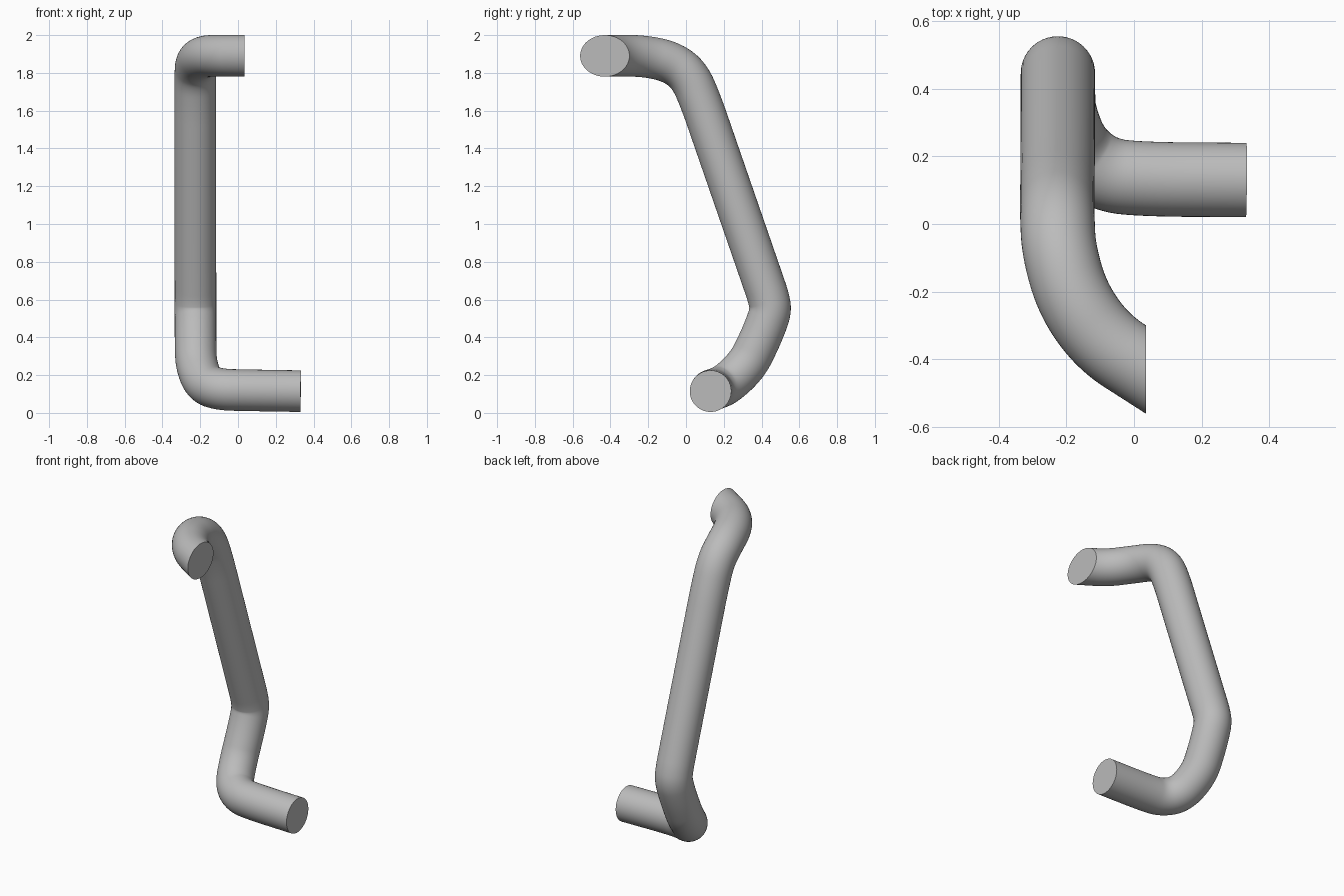
import bpy
import bmesh
import math
from mathutils import Vector

cube = bpy.data.objects.get("Cube")
if cube:
    bpy.data.objects.remove(cube, do_unlink=True)

RADIUS, SIDES = 0.11, 48

# Centre line of the bent bar, from the upper end to the lower end
path = [Vector(p) for p in (
    (0.035, -0.43, 1.89), (-0.09, -0.35, 1.89), (-0.18, -0.225, 1.89),
    (-0.222, -0.08, 1.86), (-0.227, 0.02, 1.785), (-0.227, 0.085, 1.63),
    (-0.226, 0.14, 1.47), (-0.225, 0.41, 0.69), (-0.225, 0.437, 0.61),
    (-0.225, 0.449, 0.545), (-0.225, 0.425, 0.47), (-0.225, 0.385, 0.375),
    (-0.222, 0.325, 0.255), (-0.18, 0.215, 0.15), (-0.09, 0.145, 0.123),
    (0.03, 0.132, 0.12), (0.332, 0.13, 0.115))]


def soften(points):
    """Cut every corner of an open line, keeping its ends."""
    out = [points[0]]
    for a, b in zip(points, points[1:]):
        out += [a.lerp(b, 0.25), a.lerp(b, 0.75)]
    return out + [points[-1]]


for _ in range(3):
    path = soften(path)

# Leave room for the slanted cut at the upper end
start = path[0]
path = [start] + [p for p in path[1:] if (p - start).length > 0.075]

bm = bmesh.new()
rings = []
side = Vector((0, 0, 1))
for i, p in enumerate(path):
    tangent = (path[min(i + 1, len(path) - 1)] - path[max(i - 1, 0)]).normalized()
    side = (side - tangent * side.dot(tangent)).normalized()
    up = tangent.cross(side)
    ring = []
    for k in range(SIDES):
        a = math.tau * k / SIDES
        co = p + RADIUS * (side * math.cos(a) + up * math.sin(a))
        if i == 0:  # slanted end lies in a plane facing +x
            co += tangent * ((start.x - co.x) / tangent.x)
        ring.append(bm.verts.new(co))
    rings.append(ring)

# Bar wall and flat end caps
for r, s in zip(rings, rings[1:]):
    for k in range(SIDES):
        n = (k + 1) % SIDES
        bm.faces.new((r[k], r[n], s[n], s[k]))
bm.faces.new(rings[0])
bm.faces.new(rings[-1])
bmesh.ops.recalc_face_normals(bm, faces=bm.faces)

mesh = bpy.data.meshes.new("bent_handle_bar")
bm.to_mesh(mesh)
bm.free()
handle = bpy.data.objects.new("bent_handle_bar", mesh)
bpy.context.collection.objects.link(handle)

# Plain grey metal
grey = bpy.data.materials.new("plain_grey")
grey.use_nodes = True
colour = (0.5, 0.5, 0.5, 1)
grey.diffuse_color = colour
grey.node_tree.nodes["Principled BSDF"].inputs["Base Color"].default_value = colour
mesh.materials.append(grey)

bpy.ops.object.select_all(action="DESELECT")
handle.select_set(True)
bpy.context.view_layer.objects.active = handle
bpy.ops.object.shade_smooth_by_angle(angle=math.radians(40))
